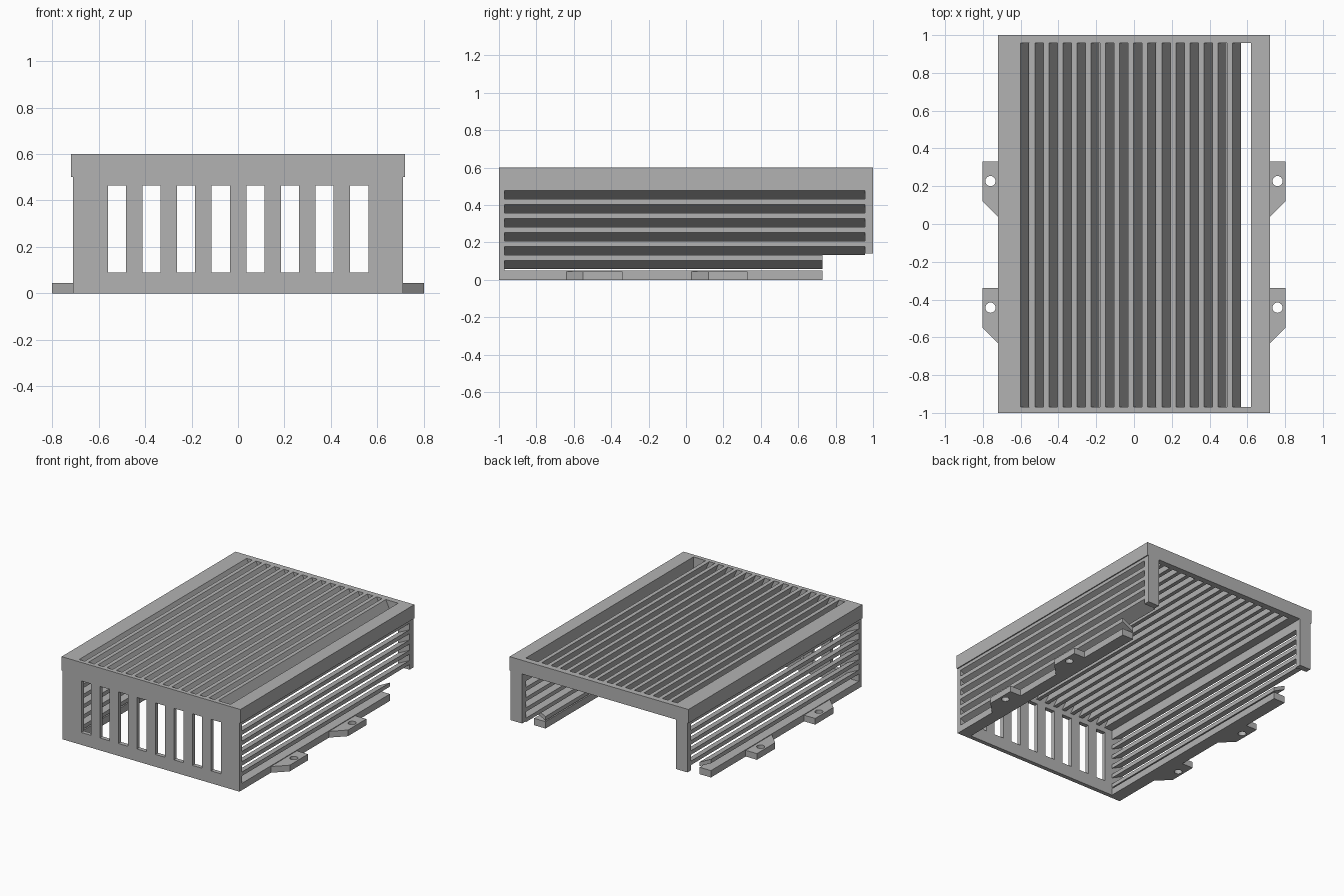
import bpy, bmesh, math
from mathutils import Matrix

cube = bpy.data.objects.get("Cube")
if cube:
    bpy.data.objects.remove(cube, do_unlink=True)

grey = bpy.data.materials.new("plain grey")
grey.use_nodes = True
colour = (0.45, 0.45, 0.45, 1)
grey.diffuse_color = colour
grey.node_tree.nodes["Principled BSDF"].inputs["Base Color"].default_value = colour


def rect(u0, u1, v0, v1):
    return [(u0, v0), (u1, v0), (u1, v1), (u0, v1)]


def extrude(name, loops, axis, start, end):
    """Fill an outline (later loops are holes) and extrude it along y or z."""
    curve = bpy.data.curves.new(name, "CURVE")
    curve.dimensions = "2D"
    curve.fill_mode = "BOTH"
    curve.extrude = (end - start) / 2
    for loop in loops:
        spline = curve.splines.new("POLY")
        spline.points.add(len(loop) - 1)
        for point, (u, v) in zip(spline.points, loop):
            point.co = (u, v, 0, 1)
        spline.use_cyclic_u = True
    helper = bpy.data.objects.new(name + " outline", curve)
    bpy.context.collection.objects.link(helper)
    bpy.context.view_layer.update()
    graph = bpy.context.evaluated_depsgraph_get()
    mesh = bpy.data.meshes.new_from_object(helper.evaluated_get(graph))
    bpy.data.objects.remove(helper, do_unlink=True)

    mesh.transform(Matrix.Translation((0, 0, (start + end) / 2)))
    if axis == "y":
        mesh.transform(Matrix(((1, 0, 0, 0), (0, 0, 1, 0), (0, 1, 0, 0), (0, 0, 0, 1))))
    bm = bmesh.new()
    bm.from_mesh(mesh)
    bmesh.ops.remove_doubles(bm, verts=bm.verts, dist=1e-5)
    bmesh.ops.dissolve_limit(bm, angle_limit=0.01, verts=bm.verts, edges=bm.edges)
    bmesh.ops.recalc_face_normals(bm, faces=bm.faces)
    bm.to_mesh(mesh)
    bm.free()
    for face in mesh.polygons:
        face.use_smooth = False
    mesh.materials.clear()
    mesh.materials.append(grey)
    obj = bpy.data.objects.new(name, mesh)
    bpy.context.collection.objects.link(obj)
    return obj


WALL, INNER = 0.712, 0.62       # outer and inner face of the side walls
FRONT, BACK = -0.97, 0.957      # ends of the vent openings
TOP, LIP = 0.6, 0.5             # top frame heights
PITCH, FACE, LEAN = 0.0747, 0.029, 0.045

# Top frame with one large opening
extrude("top_frame", [rect(-0.72, 0.72, -1, 1), rect(-INNER, INNER, FRONT, BACK)],
        "z", LIP, TOP)

# Leaning slats across the top; the first one merges into the frame
for i in range(16):
    right = -0.6 + i * PITCH
    left = right - FACE
    profile = [(left, TOP), (right, TOP), (right + LEAN, LIP), (left + LEAN, LIP)]
    if i == 0:
        profile[0], profile[3] = (-INNER, TOP), (-INNER, LIP)
    extrude("top_slat", [profile], "y", FRONT, BACK)

# Front plate with eight upright slots
slots = [rect(x, x + 0.078, 0.09, 0.465) for x in (-0.561 + i * 0.1492 for i in range(8))]
extrude("front_plate", [rect(-WALL, WALL, 0, LIP)] + slots, "y", -1, FRONT)

for side, s in (("left", 1), ("right", -1)):
    # Bottom rail and rear post
    extrude(side + "_rail", [rect(s * INNER, s * WALL, 0, 0.05)], "y", FRONT, 0.73)
    extrude(side + "_rear_post", [rect(s * INNER, s * WALL, 0.14, LIP)], "y", BACK, 1)

    # Leaning side slats; the top one joins the frame, the lowest is shorter
    for i in range(6):
        low = 0.477 - i * PITCH
        high = low + FACE
        profile = [(s * WALL, low), (s * WALL, high),
                   (s * INNER, high - LEAN), (s * INNER, low - LEAN)]
        if i == 0:
            profile[1], profile[2] = (s * WALL, LIP), (s * INNER, LIP)
        extrude(side + "_slat", [profile], "y", FRONT, 0.73 if i == 5 else BACK)

    # Mounting tabs with a chamfered end and a screw hole
    for y in (0.33, -0.34):
        outline = [(s * WALL, y), (s * 0.802, y), (s * 0.802, y - 0.21),
                   (s * 0.72, y - 0.292), (s * WALL, y - 0.3)]
        hole = [(s * 0.76 + 0.027 * math.cos(a), y - 0.103 + 0.027 * math.sin(a))
                for a in (math.tau * k / 24 for k in range(24))]
        extrude(side + "_mounting_tab", [outline, hole], "z", 0, 0.045)
